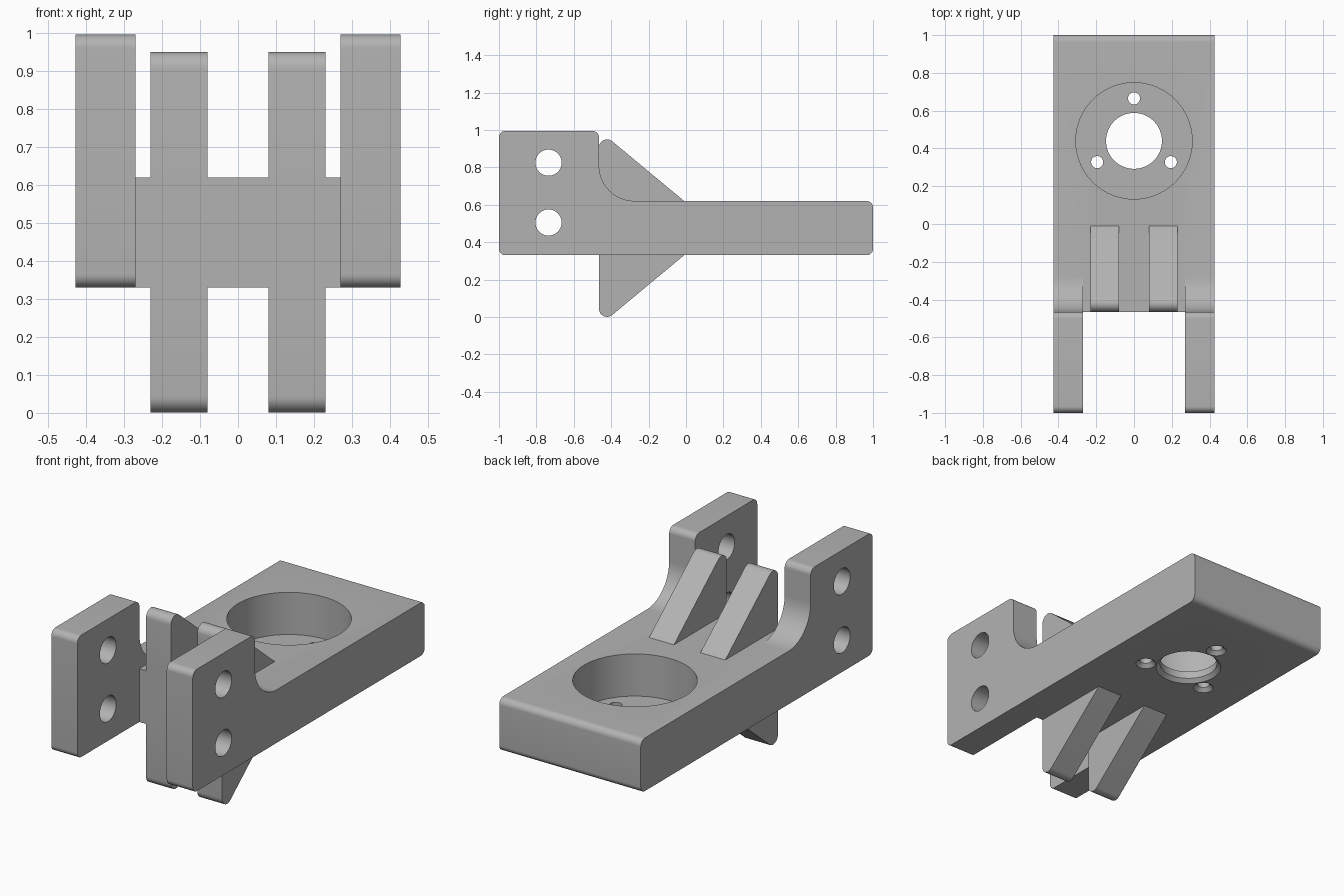
import bpy, bmesh, math
from mathutils import Vector

if "Cube" in bpy.data.objects:
    bpy.data.objects.remove(bpy.data.objects["Cube"], do_unlink=True)

grey = bpy.data.materials.new("machined grey")
grey.use_nodes = True
COLOUR = (0.45, 0.45, 0.45, 1)
grey.diffuse_color = COLOUR
grey.node_tree.nodes["Principled BSDF"].inputs["Base Color"].default_value = COLOUR


def rounded(points, steps=10):
    """Outline from (y, z, radius) corners, each rounded by its radius."""
    out = []
    for i, (y, z, r) in enumerate(points):
        p = Vector((y, z))
        if r == 0:
            out.append(p)
            continue
        a = (Vector(points[i - 1][:2]) - p).normalized()
        b = (Vector(points[(i + 1) % len(points)][:2]) - p).normalized()
        half = a.angle(b) / 2
        centre = p + (a + b).normalized() * r / math.sin(half)
        start = p + a * r / math.tan(half) - centre
        end = p + b * r / math.tan(half) - centre
        sweep = start.angle(end)
        for k in range(steps + 1):
            t = k / steps
            out.append(centre + (start * math.sin((1 - t) * sweep)
                                 + end * math.sin(t * sweep)) / math.sin(sweep))
    return out


def new_object(name, bm):
    bmesh.ops.recalc_face_normals(bm, faces=bm.faces)
    mesh = bpy.data.meshes.new(name)
    bm.to_mesh(mesh)
    bm.free()
    mesh.materials.append(grey)
    obj = bpy.data.objects.new(name, mesh)
    bpy.context.collection.objects.link(obj)
    return obj


def extrude_side(name, points, x0, x1):
    """Side profile extruded along x."""
    bm = bmesh.new()
    face = bm.faces.new([bm.verts.new((x0, p.x, p.y)) for p in rounded(points)])
    new = bmesh.ops.extrude_face_region(bm, geom=[face])["geom"]
    bmesh.ops.translate(bm, vec=(x1 - x0, 0, 0),
                        verts=[v for v in new if isinstance(v, bmesh.types.BMVert)])
    return new_object(name, bm)


def turned(name, x, y, profile, sides=64):
    """Cutter turned about z from (radius, z) rings."""
    bm = bmesh.new()
    rings = [[bm.verts.new((x + r * math.cos(math.tau * k / sides),
                            y + r * math.sin(math.tau * k / sides), z))
              for k in range(sides)] for r, z in profile]
    for low, high in zip(rings, rings[1:]):
        for k in range(sides):
            n = (k + 1) % sides
            bm.faces.new((low[k], low[n], high[n], high[k]))
    bm.faces.new(rings[0])
    bm.faces.new(rings[-1])
    return new_object(name, bm)


def cross_pin(name, y, z, radius):
    """Cutter running along x through both lugs."""
    bm = bmesh.new()
    ring = [bm.verts.new((-0.6, y + radius * math.cos(math.tau * k / 48),
                          z + radius * math.sin(math.tau * k / 48))) for k in range(48)]
    face = bm.faces.new(ring)
    new = bmesh.ops.extrude_face_region(bm, geom=[face])["geom"]
    bmesh.ops.translate(bm, vec=(1.2, 0, 0),
                        verts=[v for v in new if isinstance(v, bmesh.types.BMVert)])
    return new_object(name, bm)


BOTTOM, TOP, FRONT, R = 0.33, 0.62, -0.465, 0.035

# Base slab between the lugs
bracket = extrude_side("bracket_body", [
    (FRONT, BOTTOM, 0), (1, BOTTOM, R), (1, TOP, R), (FRONT, TOP, 0)], -0.27, 0.27)

parts, cutters = [], []
for side, s in (("left", 1), ("right", -1)):
    # Lug rail: raised ear with a fillet running into the slab
    parts.append(extrude_side(side + "_lug", [
        (-1, BOTTOM, R), (1, BOTTOM, R), (1, TOP, R), (FRONT, TOP, 0.19),
        (FRONT, 0.995, R), (-1, 0.995, R)], s * 0.27, s * 0.427))
    # Triangular stiffening rib above and below the slab
    parts.append(extrude_side(side + "_rib", [
        (FRONT, -0.048, 0.043), (-0.01, BOTTOM, 0), (-0.01, TOP, 0),
        (FRONT, 0.998, 0.043)], s * 0.08, s * 0.23))

# Round pocket, chamfered centre bore and three chamfered screw holes
FLOOR, CY, CH = 0.39, 0.44, 0.02


def bore(name, x, y, r):
    return turned(name, x, y, [(r + 2 * CH, BOTTOM - CH), (r, BOTTOM + CH), (r, FLOOR + 0.1)])


cutters.append(turned("pocket_cutter", 0, CY, [(0.308, FLOOR), (0.308, 0.8)], 96))
cutters.append(bore("centre_bore_cutter", 0, CY, 0.148))
for i in range(3):
    a = math.radians(90 + 120 * i)
    cutters.append(bore(f"screw_hole_cutter_{i + 1}", 0.225 * math.cos(a),
                        CY + 0.225 * math.sin(a), 0.032))

# Pin holes across the lugs, kept clear of the ribs
for z in (0.825, 0.505):
    cutters.append(cross_pin("pin_hole_cutter", -0.735, z, 0.07))

# Join everything into one solid
for operation, group in (("UNION", parts), ("DIFFERENCE", cutters)):
    for obj in group:
        mod = bracket.modifiers.new(obj.name, "BOOLEAN")
        mod.operation, mod.solver, mod.object = operation, "EXACT", obj
bpy.context.view_layer.update()
solid = bpy.data.meshes.new_from_object(
    bracket.evaluated_get(bpy.context.evaluated_depsgraph_get()))
bracket.modifiers.clear()
bracket.data = solid
for obj in parts + cutters:
    bpy.data.objects.remove(obj, do_unlink=True)

# Merge coplanar faces and smooth the rounded ones
bm = bmesh.new()
bm.from_mesh(solid)
bmesh.ops.remove_doubles(bm, verts=bm.verts, dist=0.0001)
bmesh.ops.dissolve_limit(bm, angle_limit=math.radians(0.5), verts=bm.verts, edges=bm.edges)
bm.to_mesh(solid)
bm.free()
bpy.ops.object.select_all(action="DESELECT")
bracket.select_set(True)
bpy.context.view_layer.objects.active = bracket
bpy.ops.object.shade_smooth_by_angle(angle=math.radians(25))
